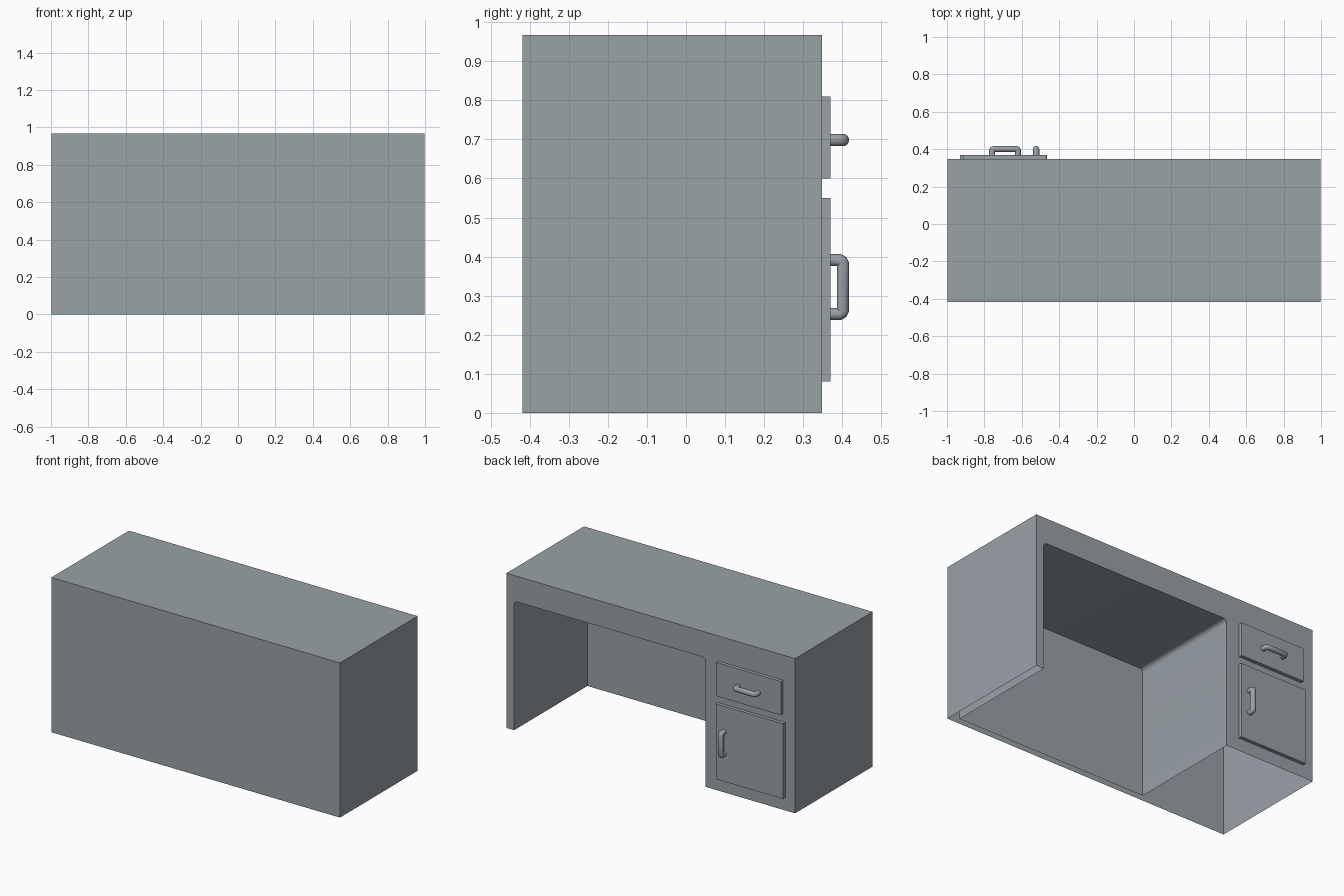
import bpy, bmesh, math

if "Cube" in bpy.data.objects:
    bpy.data.objects.remove(bpy.data.objects["Cube"])

BACK, FRONT, INNER, TOP = 0.348, -0.418, -0.376, 0.967

grey = bpy.data.materials.new("blue grey")
grey.diffuse_color = (0.32, 0.36, 0.39, 1)
grey.use_nodes = True
grey.node_tree.nodes["Principled BSDF"].inputs["Base Color"].default_value = grey.diffuse_color


def finish(ob, angle=40):
    ob.data.materials.append(grey)
    bpy.ops.object.select_all(action='DESELECT')
    ob.select_set(True)
    bpy.context.view_layer.objects.active = ob
    if ob.type == 'CURVE':
        bpy.ops.object.convert(target='MESH')
    bpy.ops.object.shade_smooth_by_angle(angle=math.radians(angle))


def make(name, bm):
    bmesh.ops.recalc_face_normals(bm, faces=bm.faces)
    me = bpy.data.meshes.new(name)
    bm.to_mesh(me)
    bm.free()
    ob = bpy.data.objects.new(name, me)
    bpy.context.collection.objects.link(ob)
    finish(ob)


# Desk shell: outer walls and knee hole, hollow and open underneath
x0, x1, zt, r = -0.378, 0.945, 0.807, 0.025
arch = [(x0, 0)]
for cx, a0 in ((x0 + r, 180), (x1 - r, 90)):
    for i in range(6):
        a = math.radians(a0 - 18 * i)
        arch.append((cx + r * math.cos(a), zt - r + r * math.sin(a)))
arch.append((x1, 0))
outer = [(0.998, 0), (0.998, TOP), (-0.998, TOP), (-0.998, 0)]

bm = bmesh.new()
ring = lambda pts, y: [bm.verts.new((x, y, z)) for x, z in pts]
out_b, out_f = ring(outer, BACK), ring(outer, FRONT)
in_b, in_f = ring(arch, BACK), ring(arch, INNER)
bm.faces.new(out_f)
bm.faces.new(in_f)
bm.faces.new(in_b + out_b)
for a, b in ((out_b, out_f), (in_b, in_f)):
    for i in range(len(a) - 1):
        bm.faces.new((a[i], a[i + 1], b[i + 1], b[i]))
make("desk_body", bm)


# Drawer and door fronts
def panel(name, xa, xb, za, zb):
    bm = bmesh.new()
    bmesh.ops.create_cube(bm, size=1)
    for v in bm.verts:
        v.co = (xa if v.co.x < 0 else xb,
                BACK - 0.001 if v.co.y < 0 else 0.370,
                za if v.co.z < 0 else zb)
    make(name, bm)


panel("drawer_front", -0.915, -0.468, 0.60, 0.81)
panel("door_front", -0.93, -0.465, 0.08, 0.55)


# Rounded pull handles
def handle(name, cx, cz, vertical):
    cu = bpy.data.curves.new(name, 'CURVE')
    cu.dimensions = '3D'
    cu.bevel_depth = 0.0165
    cu.bevel_resolution = 3
    half = [(-0.069, 0.366), (-0.069, 0.393), (-0.066, 0.399), (-0.060, 0.4015)]
    path = half + [(-u, y) for u, y in reversed(half)]
    sp = cu.splines.new('POLY')
    sp.points.add(len(path) - 1)
    for p, (u, y) in zip(sp.points, path):
        p.co = (cx, y, cz + u, 1) if vertical else (cx + u, y, cz, 1)
    ob = bpy.data.objects.new(name, cu)
    bpy.context.collection.objects.link(ob)
    finish(ob, 60)


handle("drawer_handle", -0.69, 0.6985, False)
handle("door_handle", -0.523, 0.322, True)
